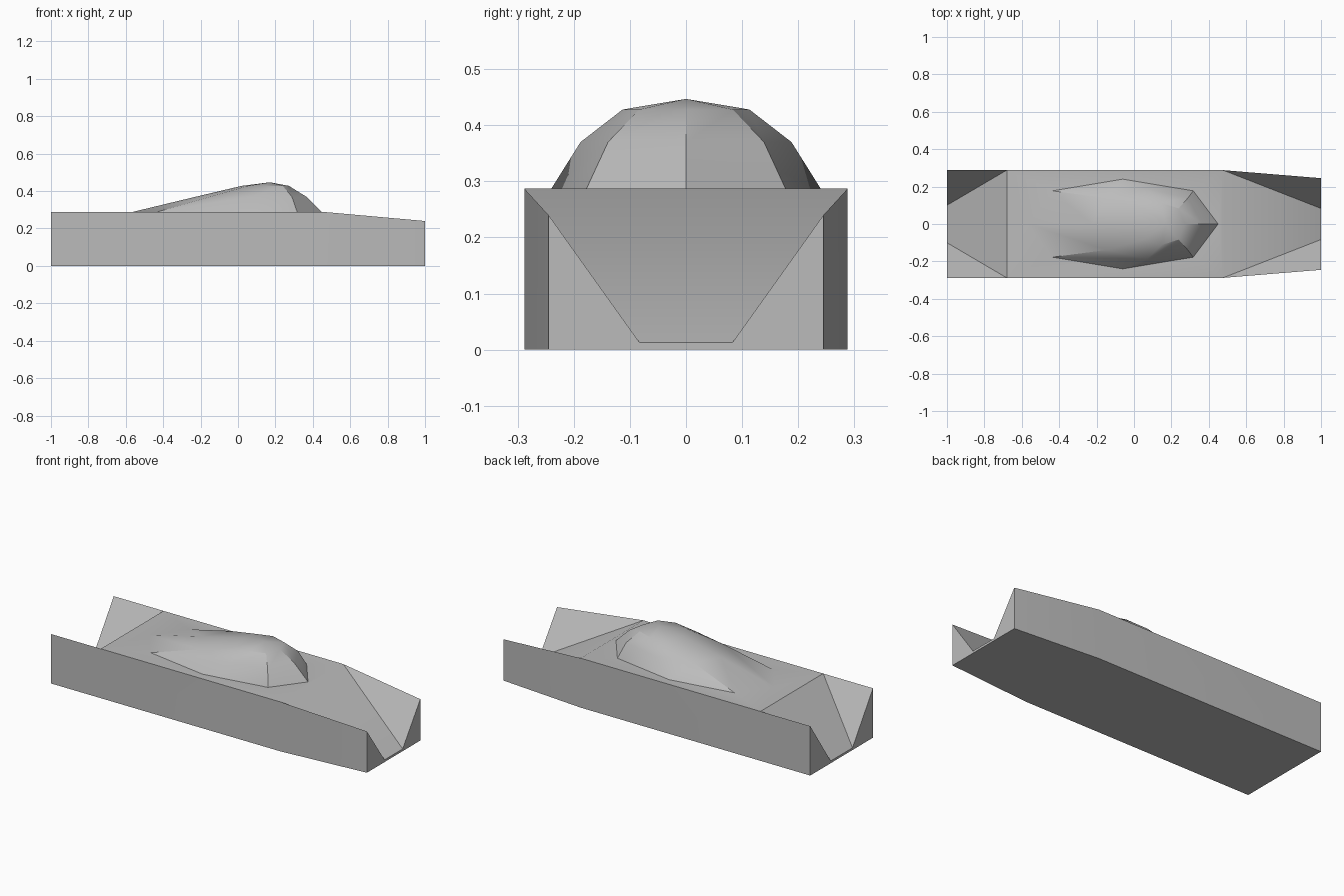
import bpy
import bmesh
import math

cube = bpy.data.objects.get("Cube")
if cube:
    bpy.data.objects.remove(cube)

grey = bpy.data.materials.new("plain grey")
grey.use_nodes = True
grey.diffuse_color = (0.5, 0.5, 0.5, 1)
grey.node_tree.nodes["Principled BSDF"].inputs["Base Color"].default_value = (0.5, 0.5, 0.5, 1)

DECK = 0.287
HALF = 0.288
bm = bmesh.new()


def pair(x, y, z):
    """A vertex on each side of the centre line."""
    return [bm.verts.new((x, s * y, z)) for s in (1, -1)]


# Hull: tapered right end, square left end, a sloping notch in both
low_r, low_m, low_l = pair(1, 0.245, 0), pair(0.475, HALF, 0), pair(-1, HALF, 0)
top_r, deck_r = pair(1, 0.245, 0.24), pair(0.475, HALF, DECK)
deck_l, top_l = pair(-0.68, HALF, DECK), pair(-1, HALF, DECK)
notch_r, notch_l = pair(1, 0.083, 0.013), pair(-1, 0.1, 0.013)

for i in (0, 1):
    # side walls and notch flanks
    bm.faces.new((low_r[i], low_m[i], deck_r[i], top_r[i]))
    bm.faces.new((low_m[i], low_l[i], top_l[i], deck_l[i], deck_r[i]))
    bm.faces.new((deck_r[i], top_r[i], notch_r[i]))
    bm.faces.new((deck_l[i], top_l[i], notch_l[i]))
for low, top, notch, deck in ((low_r, top_r, notch_r, deck_r), (low_l, top_l, notch_l, deck_l)):
    # ramp, then the end wall below the notch
    bm.faces.new((deck[0], deck[1], notch[1], notch[0]))
    bm.faces.new((low[0], notch[0], notch[1], low[1]))
    for i in (0, 1):
        bm.faces.new((low[i], top[i], notch[i]))
bm.faces.new((low_r[0], low_m[0], low_l[0], low_l[1], low_m[1], low_r[1]))

# Canopy: eight-sided rings leaning back to one peak
rings = []
for left, right, width, z in ((-0.57, 0.45, 0.24, DECK),
                              (-0.225, 0.365, 0.188, 0.37),
                              (0.02, 0.272, 0.113, 0.428)):
    mid, length = (left + right) / 2, (right - left) / 2
    ring = []
    for k in range(8):
        a = k * math.pi / 4
        f = 1.045 if k % 2 else 1.0
        ring.append(bm.verts.new((mid + f * length * math.cos(a), f * width * math.sin(a), z)))
    rings.append(ring)
peak = bm.verts.new((0.17, 0, 0.447))
for k in range(8):
    n = (k + 1) % 8
    for a, b in zip(rings, rings[1:]):
        bm.faces.new((a[k], a[n], b[n], b[k]))
    bm.faces.new((rings[-1][k], rings[-1][n], peak))

# Deck: fills the gap between the hull rim and the canopy foot
rim = [e for e in bm.edges if e.is_boundary]
bmesh.ops.triangle_fill(bm, use_beauty=True, use_dissolve=False, edges=rim, normal=(0, 0, 1))
bmesh.ops.recalc_face_normals(bm, faces=bm.faces[:])

mesh = bpy.data.meshes.new("hull_and_canopy")
bm.to_mesh(mesh)
bm.free()
mesh.materials.append(grey)
body = bpy.data.objects.new("hull_and_canopy", mesh)
bpy.context.collection.objects.link(body)

bpy.ops.object.select_all(action="DESELECT")
body.select_set(True)
bpy.context.view_layer.objects.active = body
bpy.ops.object.shade_smooth_by_angle(angle=math.radians(30))
